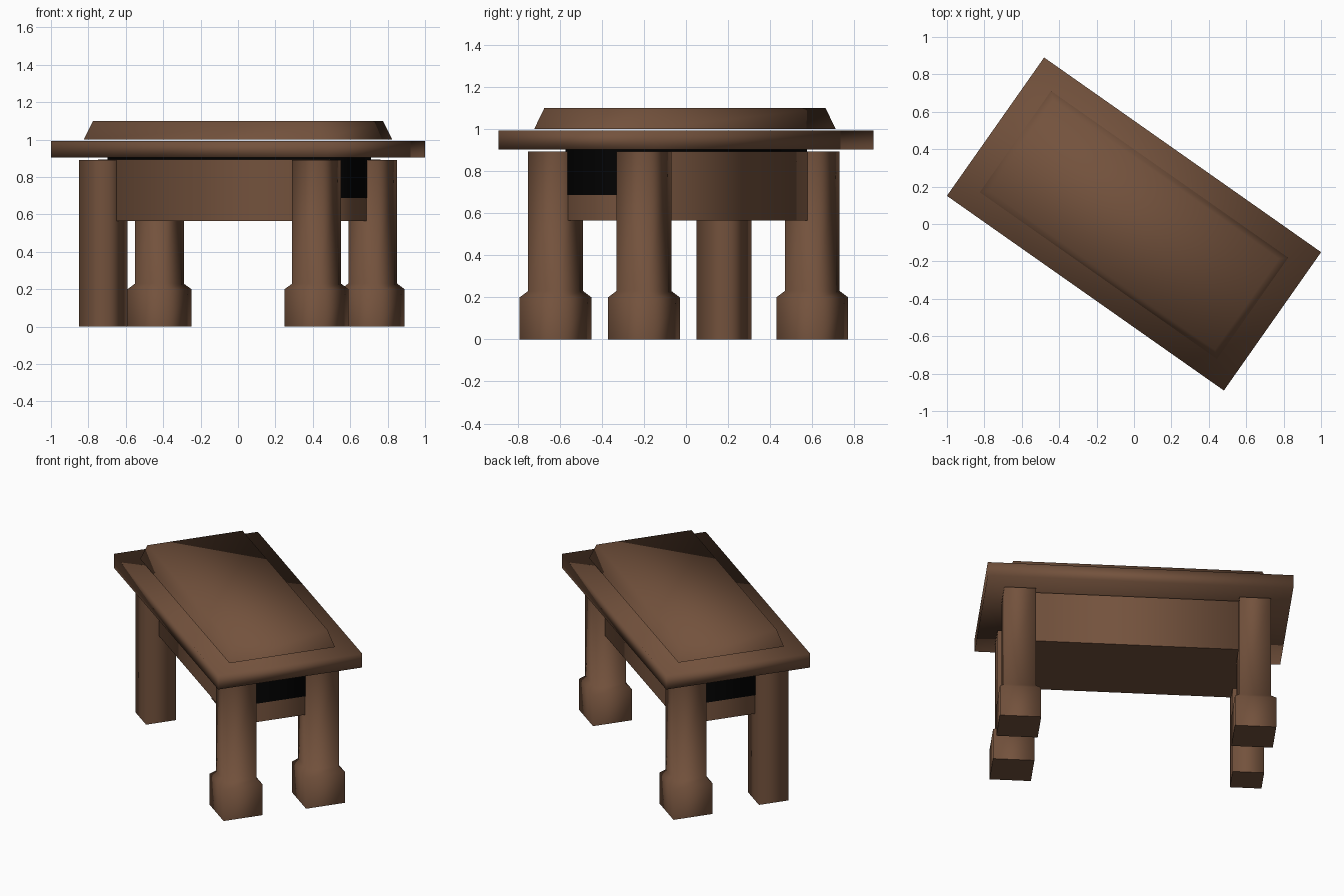
import bpy, bmesh, math
from mathutils import Matrix

if "Cube" in bpy.data.objects:
    bpy.data.objects.remove(bpy.data.objects["Cube"])

ANGLE = math.radians(-35.1)      # the whole table is turned in plan
ROT = Matrix.Rotation(ANGLE, 4, 'Z')


def material(name, rgb):
    m = bpy.data.materials.new(name)
    m.diffuse_color = (*rgb, 1)
    m.use_nodes = True
    m.node_tree.nodes["Principled BSDF"].inputs["Base Color"].default_value = m.diffuse_color
    return m


brown = material("brown wood", (0.172, 0.084, 0.046))
black = material("black recess", (0.0005, 0.0005, 0.0005))


def stack(name, centre, levels, mat=brown, sharp_bottom=True, sharp_top=True):
    """Solid from rectangular rings: levels = (half length, half width, z)."""
    bm = bmesh.new()
    rings = []
    for a, b, z in levels:
        rings.append([bm.verts.new((sx * a, sy * b, z))
                      for sx, sy in ((-1, -1), (1, -1), (1, 1), (-1, 1))])
    bottom = bm.faces.new(rings[0][::-1])
    top = bm.faces.new(rings[-1])
    for lo, hi in zip(rings, rings[1:]):
        for i in range(4):
            j = (i + 1) % 4
            bm.faces.new((lo[i], lo[j], hi[j], hi[i]))
    for f in bm.faces:
        f.smooth = True
    for cap, sharp in ((bottom, sharp_bottom), (top, sharp_top)):
        for e in cap.edges:
            e.smooth = not sharp
    bm.transform(Matrix.Translation((centre[0], centre[1], 0)) @ ROT)
    mesh = bpy.data.meshes.new(name)
    bm.to_mesh(mesh)
    bm.free()
    mesh.materials.append(mat)
    ob = bpy.data.objects.new(name, mesh)
    bpy.context.collection.objects.link(ob)
    return ob


# Table slab and the raised, bevelled panel just above it
stack("table_slab", (0, 0), [(0.905, 0.452, 0.903), (0.905, 0.452, 0.993)],
      sharp_bottom=False, sharp_top=False)
stack("raised_panel", (0, -0.005), [(0.775, 0.331, 1.0), (0.738, 0.298, 1.1)],
      sharp_top=False)

# Apron box running through the legs, and the black box showing at both ends
stack("apron", (0.007, 0.001), [(0.724, 0.284, 0.565), (0.724, 0.284, 0.894)])
stack("black_recess", (0.007, 0.001),
      [(0.728, 0.19, 0.687), (0.728, 0.19, 0.903)], black)

# Legs: three have a wider foot, the left one is plain
LEG, FOOT = 0.0935, 0.1225
footed = [(FOOT, FOOT, 0), (FOOT, FOOT, 0.2), (LEG, LEG, 0.23), (LEG, LEG, 0.892)]
plain = [(LEG, LEG, 0), (LEG, LEG, 0.892)]
for name, pos, levels in (("left_leg", (-0.72, 0.18), plain),
                          ("back_leg", (-0.42, 0.60), footed),
                          ("front_leg", (0.42, -0.62), footed),
                          ("right_leg", (0.72, -0.20), footed)):
    stack(name, pos, levels)
